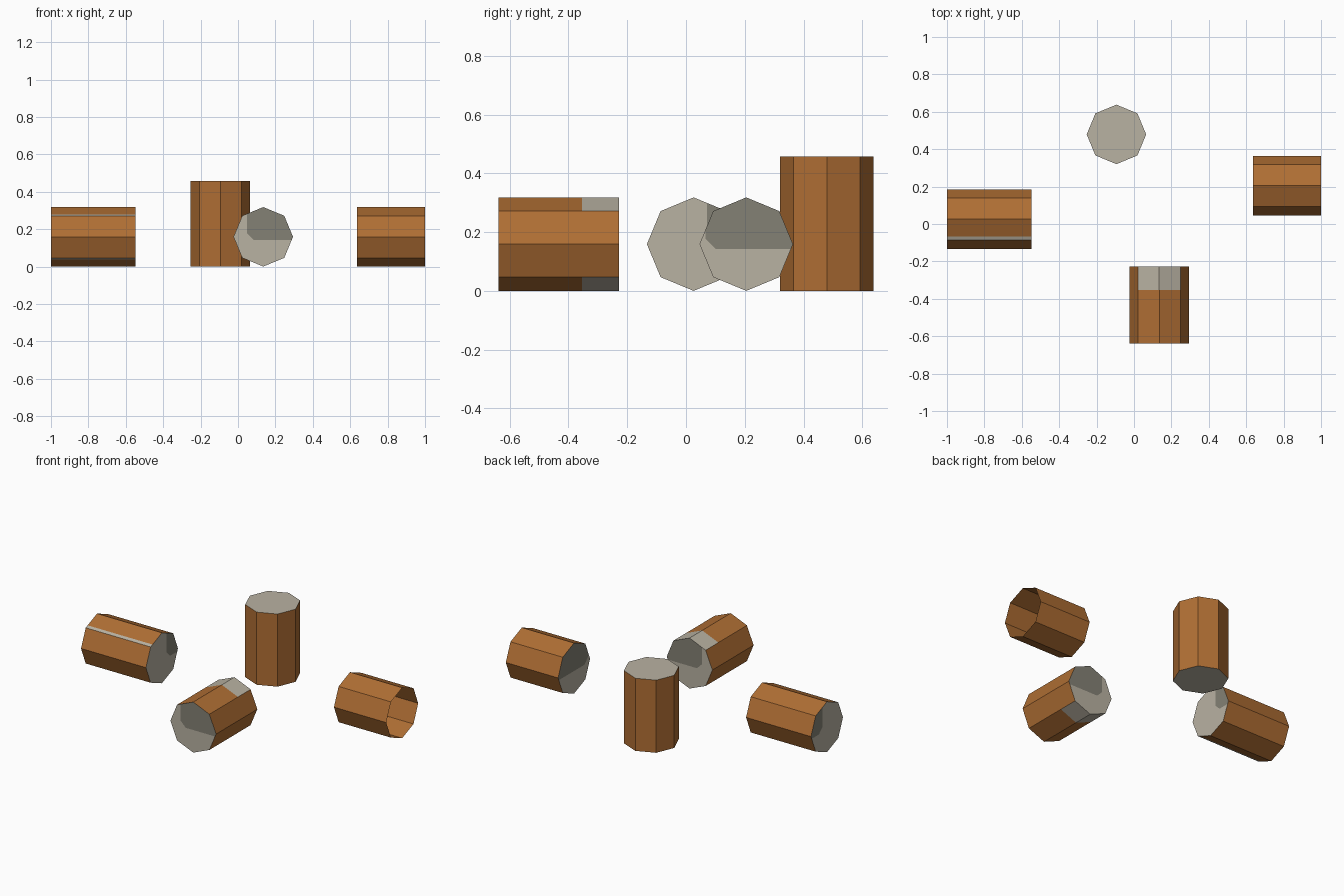
import bpy, bmesh, math
from mathutils import Vector

if "Cube" in bpy.data.objects:
    bpy.data.objects.remove(bpy.data.objects["Cube"])

R = 0.159   # log radius (octagon, corners on the axes)


def material(name, rgb):
    m = bpy.data.materials.new(name)
    m.diffuse_color = (*rgb, 1)
    m.use_nodes = True
    m.node_tree.nodes["Principled BSDF"].inputs["Base Color"].default_value = m.diffuse_color
    return m


MATS = [material("bark brown", (0.429, 0.156, 0.034)),
        material("cut wood grey", (0.485, 0.445, 0.362)),
        material("dark heartwood", (0.231, 0.220, 0.178))]


def log(name, axis, u0, v0, lo, hi, patch=None, grey=None, open_end=False):
    """Octagonal log along an axis; u0, v0 locate its centre line."""
    iu, iv = [i for i in range(3) if i != axis]

    def point(s, u, v):
        p = Vector((0, 0, 0))
        p[axis], p[iu], p[iv] = s, u0 + u, v0 + v
        return p

    bm = bmesh.new()
    rings = [[bm.verts.new(point(s, R * math.cos(k * math.pi / 4), R * math.sin(k * math.pi / 4)))
              for k in range(8)] for s in (lo, hi)]
    a, b = rings
    for k in range(8):
        j = (k + 1) % 8
        bm.faces.new((a[k], a[j], b[j], b[k]))
    bm.faces.new(a[::-1])
    if not open_end:
        bm.faces.new(b)
    bmesh.ops.recalc_face_normals(bm, faces=bm.faces)

    def is_cap(f):
        return abs(f.normal[axis]) > 0.9

    def cut(faces, co, no):
        geom = set(faces)
        for f in faces:
            geom.update(f.edges)
            geom.update(f.verts)
        bmesh.ops.bisect_plane(bm, geom=list(geom), plane_co=co, plane_no=no, dist=1e-5)

    # dark heartwood patch on the end faces, with one clipped corner
    planes = []
    if patch is not None:
        for (cu, cv), (nu, nv) in (((patch, 0), (1, 0)), ((0, -0.017), (0, 1)),
                                   ((patch + 0.035, -0.017), (1, 1))):
            no = point(0, nu, nv) - point(0, 0, 0)
            planes.append((point(0, cu, cv), no))
    for co, no in planes:
        cut([f for f in bm.faces if is_cap(f)], co, no)

    # pale worn strip on the upper and lower sides
    def is_worn_side(f):
        return not is_cap(f) and abs(f.normal.z) > 0.8

    if grey is not None:
        y, sign = grey
        cut([f for f in bm.faces if is_worn_side(f)], Vector((0, y, 0)), Vector((0, 1, 0)))

    for f in bm.faces:
        c = f.calc_center_median()
        if is_cap(f):
            dark = planes and all((c - co).dot(no) > 0 for co, no in planes)
            f.material_index = 2 if dark else 1
        elif grey and is_worn_side(f) and (c.y - grey[0]) * grey[1] > 0:
            f.material_index = 1

    mesh = bpy.data.meshes.new(name)
    bm.to_mesh(mesh)
    bm.free()
    for m in MATS:
        mesh.materials.append(m)
    ob = bpy.data.objects.new(name, mesh)
    bpy.context.collection.objects.link(ob)


log("left_log", 0, 0.026, R, -1.0, -0.548, patch=0.045, grey=(-0.067, -1))
log("upright_log", 2, -0.094, 0.479, 0.0, 0.457)
log("front_log", 1, 0.135, R, -0.638, -0.228, patch=-0.087, grey=(-0.354, 1))
log("right_log", 0, 0.205, R, 0.636, 1.0, patch=-0.138, open_end=True)
